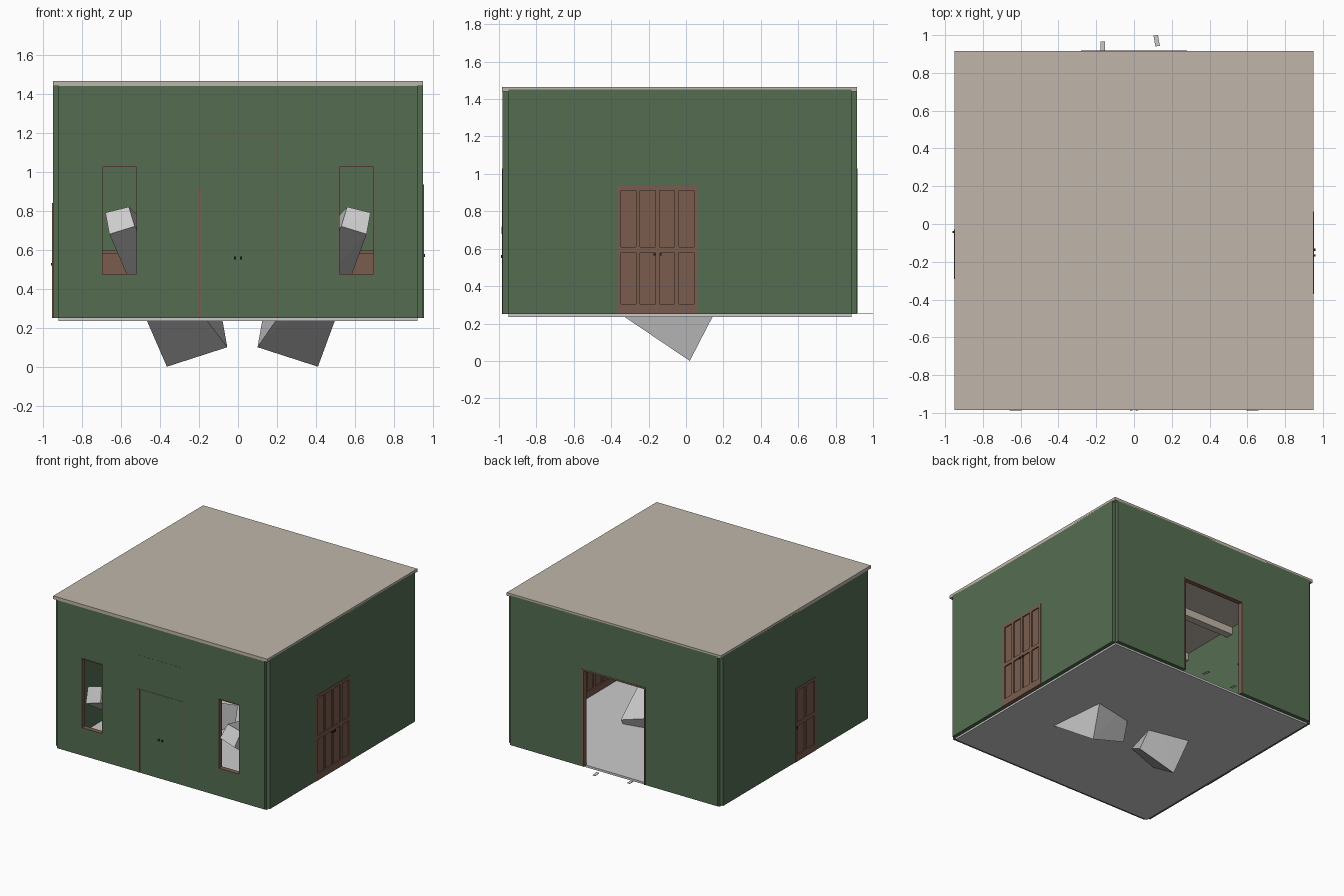
import bpy, bmesh
from mathutils import Vector

cube = bpy.data.objects.get("Cube")
if cube:
    bpy.data.objects.remove(cube, do_unlink=True)


def material(name, rgb):
    m = bpy.data.materials.new(name)
    m.use_nodes = True
    m.diffuse_color = (*rgb, 1)
    m.node_tree.nodes["Principled BSDF"].inputs["Base Color"].default_value = (*rgb, 1)
    return m


green = material("wall green", (0.09, 0.155, 0.083))
brown = material("wood brown", (0.195, 0.108, 0.077))
tan = material("roof tan", (0.53, 0.47, 0.4))
grey = material("light grey", (0.6, 0.6, 0.6))
black = material("handle black", (0.02, 0.02, 0.02))


def finish(name, bm, mat):
    bmesh.ops.recalc_face_normals(bm, faces=bm.faces)
    mesh = bpy.data.meshes.new(name)
    bm.to_mesh(mesh)
    bm.free()
    mesh.materials.append(mat)
    ob = bpy.data.objects.new(name, mesh)
    bpy.context.collection.objects.link(ob)
    return ob


def boxes(name, mat, spans):
    """One object from boxes given as (x range, y range, z range)."""
    bm = bmesh.new()
    for span in spans:
        verts = bmesh.ops.create_cube(bm, size=1)["verts"]
        for v in verts:
            v.co = Vector([(a + b) / 2 + c * (b - a) for (a, b), c in zip(span, v.co)])
    return finish(name, bm, mat)


def place(along_x, along, depth, height):
    return (along, depth, height) if along_x else (depth, along, height)


LOW, HIGH = 0.25, 1.45


def wall(name, along_x, ends, depth, openings):
    """A wall slab split around its openings (start, end, bottom, top)."""
    parts, at = [], ends[0]
    for a, b, z0, z1 in openings:
        parts.append(place(along_x, (at, a), depth, (LOW, HIGH)))
        if z0 > LOW:
            parts.append(place(along_x, (a, b), depth, (LOW, z0)))
        parts.append(place(along_x, (a, b), depth, (z1, HIGH)))
        at = b
    parts.append(place(along_x, (at, ends[1]), depth, (LOW, HIGH)))
    boxes(name, green, parts)


def frame(name, a, b, z0, z1, depth, t, sill=True):
    """Thin wooden border lining an opening in a front or back wall."""
    parts = [((a, a + t), depth, (z0, z1)), ((b - t, b), depth, (z0, z1)),
             ((a, b), depth, (z1 - t, z1))]
    if sill:
        parts.append(((a, b), depth, (z0, z0 + t)))
    boxes(name, brown, parts)


def panel_door(name, side, a, b, top, columns, handles):
    """Door in a side wall with recessed panels in two rows."""
    def depth(p, q):
        return tuple(sorted((side * p, side * q)))
    face = depth(0.918, 0.953)
    stile, low = 0.022, LOW
    mid = low + (top - low) * 0.48
    rows = [(low, low + 0.055), (mid, mid + 0.03), (top - 0.025, top)]
    parts = [(depth(0.927, 0.944), (a, b), (low, top))]
    parts += [(face, (a, b), r) for r in rows]
    step = (b - a - stile) / columns
    for i in range(columns + 1):
        y = a + i * step
        parts.append((face, (y, y + stile), (low, top)))
    boxes(name, brown, parts)
    for y in handles:
        boxes(name + "_handle", black,
              [(depth(0.95, 0.96), (y - 0.006, y + 0.006), (mid - 0.015, mid))])


# Floor, walls and roof
boxes("floor", grey, [((-0.92, 0.92), (-0.95, 0.885), (0.235, 0.252))])
windows = [(-0.7, -0.515), (0.515, 0.7)]
wall("front_wall", True, (-0.92, 0.92), (-0.98, -0.95),
     [(a, b, 0.47, 1.03) for a, b in windows])
wall("back_wall", True, (-0.92, 0.92), (0.885, 0.915), [(-0.28, 0.28, LOW, 1.03)])
wall("left_wall", False, (-0.95, 0.885), (0.92, 0.95), [(-0.37, 0.065, LOW, 0.935)])
wall("right_wall", False, (-0.95, 0.885), (-0.95, -0.92), [(-0.29, -0.03, LOW, 0.84)])
boxes("roof", tan, [((-0.95, 0.95), (-0.985, 0.915), (1.44, 1.465))])

# Ceiling beams
boxes("ceiling_beams", tan,
      [((-0.92, 0.92), (y - 0.03, y + 0.03), (1.38, 1.44)) for y in (-0.5, 0, 0.45)]
      + [((-0.03, 0.03), (-0.95, 0.885), (1.38, 1.44))])

# Window and entrance frames
for a, b in windows:
    frame("window_frame", a, b, 0.47, 1.03, (-0.983, -0.945), 0.005)
frame("back_entrance_frame", -0.28, 0.28, LOW, 1.03, (0.88, 0.918), 0.012, False)

# Front double door, flush with the wall, and its transom
frame("front_door_frame", -0.2, 0.2, LOW, 0.92, (-0.982, -0.948), 0.003, False)
boxes("front_door_jamb", brown, [((-0.203, -0.185), (-0.983, -0.948), (LOW, 0.918))])
frame("transom_frame", -0.19, 0.2, 1.0, 1.19, (-0.981, -0.949), 0.002, False)
for x in (-0.015, 0.015):
    boxes("front_door_handle", black,
          [((x - 0.006, x + 0.006), (-0.988, -0.978), (0.55, 0.565))])

# Side doors
panel_door("left_door", 1, -0.37, 0.065, 0.935, 4, (-0.167, -0.137))
panel_door("right_door", -1, -0.29, -0.03, 0.84, 2, (-0.042,))

# Wooden cabinets against the back wall
for s in (-1, 1):
    x = tuple(sorted((s * 0.35, s * 0.9)))
    boxes("cabinet", brown, [(x, (0.78, 0.885), (LOW, 0.58)),
                             (x, (0.77, 0.885), (0.58, 0.595))])

# Tapered hoods reaching from the windows down through the floor
tip = [(0.66, -0.987, 0.68), (0.53, -0.985, 0.72), (0.56, -0.93, 0.82), (0.68, -0.93, 0.79)]
mouth = [(0.41, 0.02, 0), (0.1, 0, 0.1), (0.15, 0.15, 0.38), (0.46, 0.17, 0.29)]
for s, shift in ((1, 0), (-1, 0.045)):
    bm = bmesh.new()
    for x, y, z in tip:
        bm.verts.new((s * x, y, z))
    for x, y, z in mouth:
        bm.verts.new((s * x + shift, y, z))
    bmesh.ops.convex_hull(bm, input=bm.verts)
    finish("hood", bm, grey)

# Thin strips lying outside the back entrance
for x, y, length, turn in ((-0.165, 0.942, 0.046, 0), (0.12, 0.97, 0.058, 0.17)):
    strip = boxes("ground_strip", grey,
                  [((-0.012, 0.012), (-length / 2, length / 2), (0, 0.003))])
    strip.location = (x, y, 0.25)
    strip.rotation_euler.z = turn
